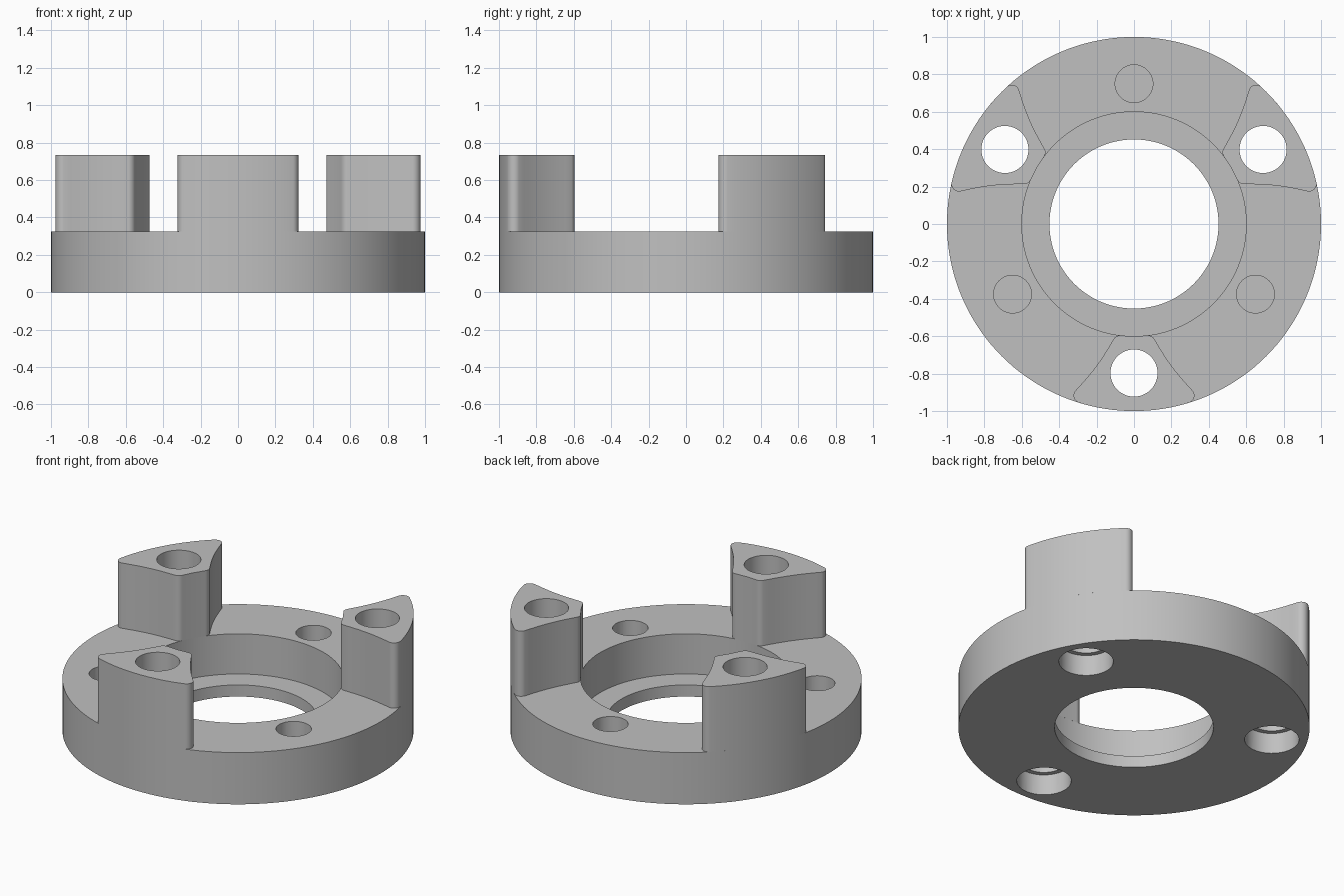
import bpy, bmesh
from math import sin, cos, pi, radians, atan2, hypot
from mathutils import Matrix, Vector

default = bpy.data.objects.get("Cube")
if default:
    bpy.data.objects.remove(default)

BASE_TOP, LUG_TOP = 0.325, 0.735
LUG_ANGLES = (-90, 30, 150)
PIN_ANGLES = (90, 210, 330)

metal = bpy.data.materials.new("grey metal")
metal.use_nodes = True
metal.diffuse_color = (0.53, 0.53, 0.53, 1)
metal.node_tree.nodes["Principled BSDF"].inputs["Base Color"].default_value = (0.53, 0.53, 0.53, 1)


def finish(bm, name):
    bmesh.ops.recalc_face_normals(bm, faces=bm.faces)
    mesh = bpy.data.meshes.new(name)
    bm.to_mesh(mesh)
    bm.free()
    obj = bpy.data.objects.new(name, mesh)
    obj.data.materials.append(metal)
    bpy.context.collection.objects.link(obj)
    return obj


def lathe(name, profile, steps, centre=(0, 0)):
    """Spin a closed (radius, z) profile around a vertical axis."""
    bm = bmesh.new()
    verts = [bm.verts.new((r, 0, z)) for r, z in profile]
    edges = [bm.edges.new((v, verts[i - 1])) for i, v in enumerate(verts)
             if profile[i][0] > 0 or profile[i - 1][0] > 0]
    bmesh.ops.spin(bm, geom=verts + edges, cent=(0, 0, 0), axis=(0, 0, 1),
                   angle=2 * pi, steps=steps, use_duplicate=False)
    bmesh.ops.remove_doubles(bm, verts=bm.verts, dist=0.0001)
    bmesh.ops.translate(bm, verts=bm.verts, vec=(*centre, 0))
    return finish(bm, name)


def polar(radius, degrees):
    return radius * cos(radians(degrees)), radius * sin(radians(degrees))


def arc(centre, radius, start, end, steps):
    return [Vector(centre) + Vector(polar(radius, start + (end - start) * i / steps))
            for i in range(steps + 1)]


def lug_outline():
    """Half outline from the inner face to the outer face, then mirrored."""
    fillet = 0.04
    inner_c, outer_c = (0.075, -0.636), (0.283, -0.917)
    inner = arc(inner_c, fillet, 97, 36, 6)
    outer_dir = atan2(outer_c[1], outer_c[0]) * 180 / pi
    outer = arc(outer_c, fillet, 36, outer_dir, 10)
    # slightly hollow flank
    a, b = inner[-1], outer[0]
    normal = Vector((a.y - b.y, b.x - a.x)).normalized()
    flank = [a.lerp(b, t / 10) - normal * 0.012 * sin(pi * t / 10) for t in range(1, 10)]
    rim = arc((0, 0), 1, outer_dir, -90, 8)[1:-1]
    half = inner + flank + outer + rim
    left = [Vector((-p.x, p.y)) for p in reversed(half)]
    return half + [Vector((0, -1))] + left + [Vector((0, -0.6))]


def cut(target, cutters):
    bpy.context.view_layer.objects.active = target
    for cutter in cutters:
        mod = target.modifiers.new("hole", 'BOOLEAN')
        mod.operation = 'DIFFERENCE'
        mod.solver = 'EXACT'
        mod.object = cutter
        bpy.ops.object.modifier_apply(modifier=mod.name)


# Flange with stepped centre bore
flange = lathe("flange", [(0.452, 0), (1, 0), (1, BASE_TOP), (0.6, BASE_TOP),
                          (0.6, 0.073), (0.452, 0.073)], 144)

# Three drive lugs around the rim
outline = lug_outline()
lugs = []
for i, angle in enumerate(LUG_ANGLES):
    bm = bmesh.new()
    face = bm.faces.new([bm.verts.new((p.x, p.y, BASE_TOP)) for p in outline])
    top = bmesh.ops.extrude_face_region(bm, geom=[face], use_keep_orig=True)["geom"]
    bmesh.ops.translate(bm, verts=[v for v in top if isinstance(v, bmesh.types.BMVert)],
                        vec=(0, 0, LUG_TOP - BASE_TOP))
    bm.transform(Matrix.Rotation(radians(angle + 90), 4, 'Z'))
    lugs.append(finish(bm, f"drive_lug_{i + 1}"))

# Counterbored bolt holes through lugs, blind pin holes between them
bolts = [lathe("bolt_hole_cutter", [(0, -0.1), (0.155, -0.1), (0.155, 0.13), (0.126, 0.13),
                                    (0.126, 0.9), (0, 0.9)], 48, polar(0.797, a))
         for a in LUG_ANGLES]
pins = [lathe("pin_hole_cutter", [(0, 0.1), (0.101, 0.1), (0.101, 0.5), (0, 0.5)],
              48, polar(0.75, a)) for a in PIN_ANGLES]
cut(flange, bolts + pins)
for lug, bolt in zip(lugs, bolts):
    cut(lug, [bolt])
for cutter in bolts + pins:
    bpy.data.objects.remove(cutter)

# Smooth curved walls, sharp rims
bpy.ops.object.select_all(action='DESELECT')
for obj in [flange] + lugs:
    obj.select_set(True)
bpy.context.view_layer.objects.active = flange
bpy.ops.object.shade_smooth_by_angle(angle=radians(30))
